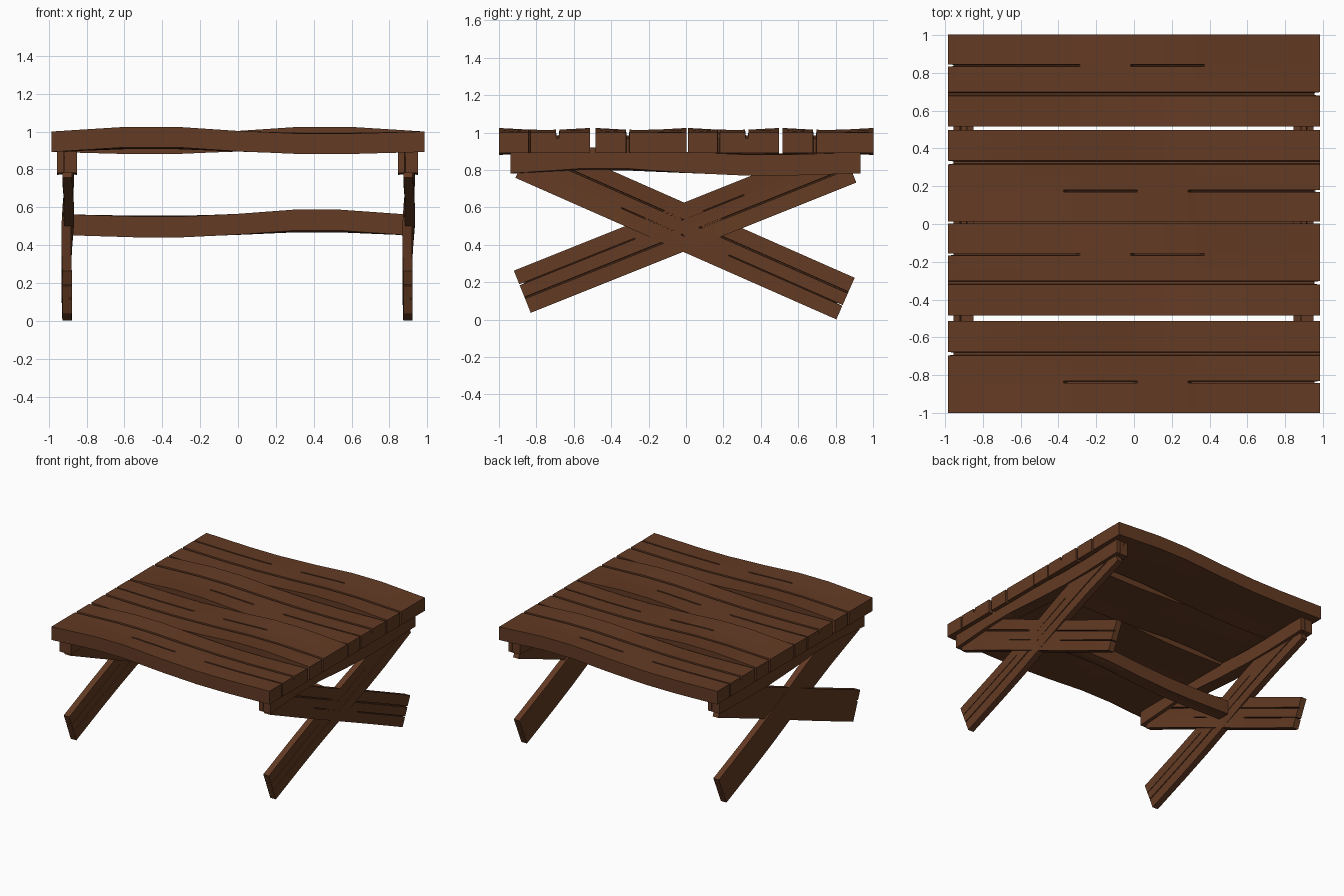
import bpy, bmesh
from math import pi, radians
from mathutils import Matrix

if "Cube" in bpy.data.objects:
    bpy.data.objects.remove(bpy.data.objects["Cube"])

wood = bpy.data.materials.new("brown_wood")
wood.diffuse_color = (0.125, 0.043, 0.017, 1)
wood.use_nodes = True
wood.node_tree.nodes["Principled BSDF"].inputs["Base Color"].default_value = wood.diffuse_color

# warp of a board along its length: (position -1..1, lift as share of thickness)
WARP = [(-1, 0), (-0.6, -0.1), (-0.33, -0.1), (0, 0.03), (0.33, 0.23), (0.6, 0.23), (1, 0)]
# cracks on the upper face: centre and half width across, lengthwise spans, notched end
CRACKS = [(-0.29, 0.04, [(-1.1, 1.1)], 1), (0.33, 0.024, [(-1.1, -0.31), (0.0, 0.36)], -1)]


def lift(t):
    for (a, p), (b, q) in zip(WARP, WARP[1:]):
        if t <= b:
            return p + (q - p) * (t - a) / (b - a)
    return 0


def plank(name, length, width, thick, matrix):
    """Warped board along local x, with cracks on local +z."""
    xs = sorted({-1, -0.95, -0.8, -0.6, -0.45, -0.33, -0.31, -0.29, -0.15, -0.02, 0, 0.15,
                 0.33, 0.36, 0.38, 0.6, 0.8, 0.95, 1})
    cols = [(-1, None), (0, None), (1, None)]
    for c in CRACKS:
        g, w = c[0], c[1]
        cols += [(g - w, None), (g - w * 0.6, c), (g + w * 0.6, c), (g + w, None)]
    cols.sort(key=lambda k: k[0])
    bm = bmesh.new()
    layers = []
    for side in (1, -1):
        grid = []
        for t in xs:
            row = []
            for v, crack in cols:
                x, z = t * length / 2, side * 0.5 + lift(t) * (0.6 + 0.4 * v * v)
                if crack:
                    if side > 0 and any(a <= t <= b for a, b in crack[2]):
                        z -= 0.28
                    if t == crack[3]:
                        x -= t * 0.03
                row.append(bm.verts.new((x, v * width / 2, z * thick)))
            grid.append(row)
        layers.append(grid)
    top, bot = layers
    n, m = len(xs), len(cols)
    for i in range(n - 1):
        for j in range(m - 1):
            for g in layers:
                bm.faces.new((g[i][j], g[i + 1][j], g[i + 1][j + 1], g[i][j + 1]))
        for j in (0, m - 1):
            bm.faces.new((top[i][j], top[i + 1][j], bot[i + 1][j], bot[i][j]))
    for i in (0, n - 1):
        for j in range(m - 1):
            bm.faces.new((top[i][j], top[i][j + 1], bot[i][j + 1], bot[i][j]))
    bmesh.ops.recalc_face_normals(bm, faces=bm.faces)
    me = bpy.data.meshes.new(name)
    bm.to_mesh(me)
    bm.free()
    me.materials.append(wood)
    ob = bpy.data.objects.new(name, me)
    ob.matrix_world = matrix
    bpy.context.collection.objects.link(ob)


def turn(angle):
    return Matrix.Rotation(angle, 4, 'Z')


# tabletop boards, every other one turned end for end
for i, y in enumerate((0.759, 0.255, -0.241, -0.757)):
    plank(f"top_board_{i + 1}", 1.97, 0.486, 0.108,
          Matrix.Translation((0, y, 0.946)) @ turn(pi * (i % 2)))

# maps a board to the y-z plane with its cracked face towards +x
upright = Matrix(((0, 0, 1, 0), (1, 0, 0, 0), (0, 1, 0, 0), (0, 0, 0, 1)))

for side, x in (("left", -0.903), ("right", 0.898)):
    # bearer under the top
    plank(f"{side}_bearer", 1.87, 0.105, 0.112,
          Matrix.Translation((x, -0.003, 0.838)) @ turn(-pi / 2))
    # crossed legs
    for k, (angle, z) in enumerate(((180 - 23.8, 0.491), (21.8, 0.4975))):
        plank(f"{side}_leg_{k + 1}", 1.875, 0.243, 0.05,
              Matrix.Translation((x, -0.005, z)) @ upright @ turn(radians(angle)))

# stretcher joining the two leg crosses
plank("stretcher", 1.79, 0.105, 0.11, Matrix.Translation((0, 0, 0.507)))
